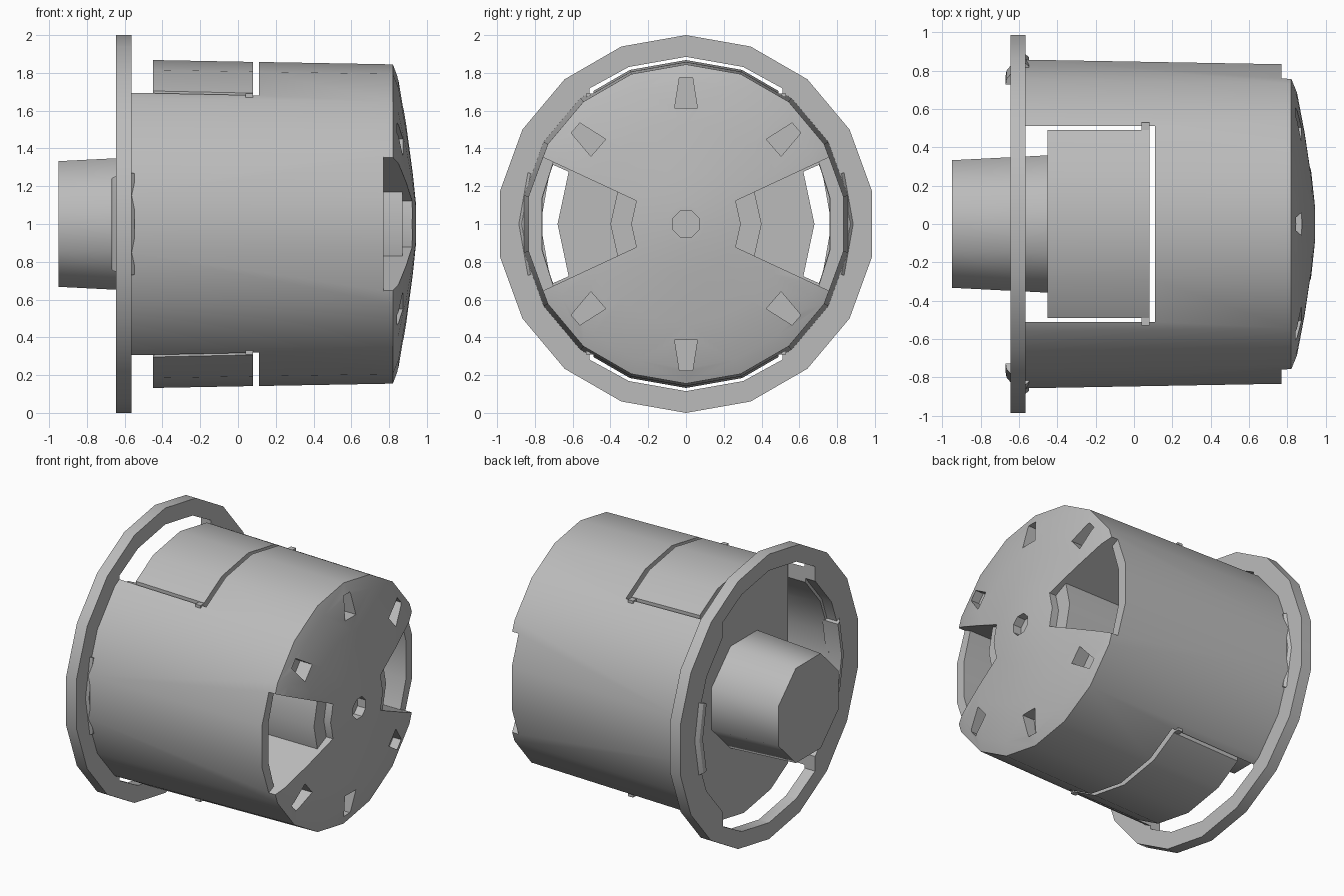
import bpy, bmesh
from math import sin, cos, radians, sqrt

if "Cube" in bpy.data.objects:
    bpy.data.objects.remove(bpy.data.objects["Cube"])

GREY = (0.5, 0.5, 0.5, 1)
grey = bpy.data.materials.new("plain grey")
grey.use_nodes = True
grey.diffuse_color = GREY
grey.node_tree.nodes["Principled BSDF"].inputs["Base Color"].default_value = GREY


def finish(name, bm):
    bmesh.ops.remove_doubles(bm, verts=bm.verts, dist=1e-5)
    bmesh.ops.recalc_face_normals(bm, faces=bm.faces)
    mesh = bpy.data.meshes.new(name)
    bm.to_mesh(mesh)
    bm.free()
    obj = bpy.data.objects.new(name, mesh)
    mesh.materials.append(grey)
    bpy.context.collection.objects.link(obj)
    return obj


def polar(r, degrees):
    return r * cos(radians(degrees)), r * sin(radians(degrees))


def lathe(name, profile, sides=18, start=90):
    """Revolve a closed (x, radius) profile about the long axis."""
    bm = bmesh.new()
    rings = []
    for i in range(sides):
        pts = [(x, *polar(r, start + i * 360 / sides)) for x, r in profile]
        rings.append([bm.verts.new((x, y, z + 1)) for x, y, z in pts])
    n = len(profile)
    for i, ring in enumerate(rings):
        after = rings[(i + 1) % sides]
        for j in range(n):
            k = (j + 1) % n
            if profile[j][1] == 0 and profile[k][1] == 0:
                continue
            quad = [ring[j], ring[k], after[k], after[j]]
            if profile[j][1] == 0:
                bm.faces.new(quad[:3])
            elif profile[k][1] == 0:
                bm.faces.new([quad[0], quad[1], quad[3]])
            else:
                bm.faces.new(quad)
    return finish(name, bm)


def prism(name, outline, x0, x1):
    """Extrude a (y, z) outline along the long axis."""
    bm = bmesh.new()
    low = [bm.verts.new((x0, y, z + 1)) for y, z in outline]
    high = [bm.verts.new((x1, y, z + 1)) for y, z in outline]
    bm.faces.new(low)
    bm.faces.new(high)
    for i in range(len(low)):
        j = (i + 1) % len(low)
        bm.faces.new([low[i], low[j], high[j], high[i]])
    return finish(name, bm)


def sector(r0, r1, middle, half, x0, x1):
    outer = [polar(r1, middle + a) for a in (-half, -10, 10, half)]
    inner = [polar(r0, middle + a) for a in (half, 0, -half)]
    return prism("cutter", outer + inner, x0, x1)


def box(hy, z0, z1, x0, x1, y=0):
    return prism("cutter", [(y - hy, z0), (y + hy, z0), (y + hy, z1), (y - hy, z1)], x0, x1)


def combine(obj, cutter, operation="DIFFERENCE"):
    cutter.hide_render = True
    mod = obj.modifiers.new("cut", "BOOLEAN")
    mod.operation, mod.object, mod.solver = operation, cutter, "EXACT"
    bpy.context.view_layer.objects.active = obj
    bpy.ops.object.modifier_apply(modifier=mod.name)
    bpy.data.objects.remove(cutter)


def smooth(obj, angle=30):
    bpy.ops.object.select_all(action="DESELECT")
    obj.select_set(True)
    bpy.context.view_layer.objects.active = obj
    bpy.ops.object.shade_smooth_by_angle(angle=radians(angle))


# Tapered drum with a shallow domed end and an open hollow rear
drum = lathe("drum_body", [
    (-0.57, 0.87), (0.82, 0.845), (0.85, 0.765), (0.89, 0.53), (0.925, 0.27),
    (0.943, 0.1), (0.943, 0), (0.11, 0), (0.11, 0.78), (-0.57, 0.78)])
combine(drum, box(0.51, -1, 1, -0.7, 0.11))

# Wedge pockets on both sides, with a through slot behind each
for side in (0, 180):
    combine(drum, sector(0.4, 0.775, side, 25, 0.2, 0.875))
    combine(drum, sector(0.29, 1, side, 25, 0.87, 1.1))
    combine(drum, sector(0.7, 1, side, 25, 0.77, 1))
    combine(drum, sector(0.68, 0.772, side, 24, 0.05, 0.3))

# Keystone recesses around the dome and the round centre recess
for angle in (41, 90, 139, 221, 270, 319):
    u, v = polar(1, angle)
    shape = [(0.615, -0.06), (0.775, -0.035), (0.775, 0.035), (0.615, 0.06)]
    outline = [(r * u - t * v, r * v + t * u) for r, t in shape]
    combine(drum, prism("cutter", outline, 0.78, 1))
combine(drum, prism("cutter", [polar(0.075, 22.5 + 45 * i) for i in range(8)], 0.88, 1))
smooth(drum)

# Rear flange, slotted above and below
flange = lathe("rear_flange", [(-0.645, 1), (-0.565, 1), (-0.565, 0.8), (-0.645, 0.8)])
edge = sqrt(0.885 ** 2 - 0.51 ** 2) - 0.005
for s in (1, -1):
    arc = [polar(0.885, a) for a in (70, 90, 110)]
    outline = [(0.51, 0.4), (0.51, edge)] + arc + [(-0.51, edge), (-0.51, 0.4)]
    combine(flange, prism("cutter", [(y, s * z) for y, z in outline], -0.8, -0.4))
smooth(flange)

# Inner block whose curved top and bottom fill the windows
block = lathe("inner_block", [(-0.45, 0), (-0.45, 0.868), (0.08, 0.858), (0.08, 0)])
combine(block, box(0.49, -1, 1, -1, 1), "INTERSECT")
smooth(block)

# Small pegs joining the block to the drum
for y in (-0.505, 0.505):
    for z in (-0.66, 0.66):
        peg = box(0.025, z - 0.03, z + 0.03, 0.04, 0.08, y)
        peg.name = "joining_peg"

# Rear plug
plug = lathe("rear_plug", [(-0.95, 0), (-0.95, 0.36), (-0.44, 0.388), (-0.44, 0)], 8, 22.5)
smooth(plug, 50)

# Snap tabs at both sides of the flange
for side in (0, 180):
    tab = lathe("snap_tab", [(-0.67, 0.77), (-0.665, 0.8), (-0.64, 0.83),
                             (-0.565, 0.885), (-0.548, 0.87), (-0.548, 0.77)], 18, 0)
    keep = sector(0.5, 1.2, side, 18, -1, 0)
    combine(tab, keep, "INTERSECT")
    smooth(tab)
